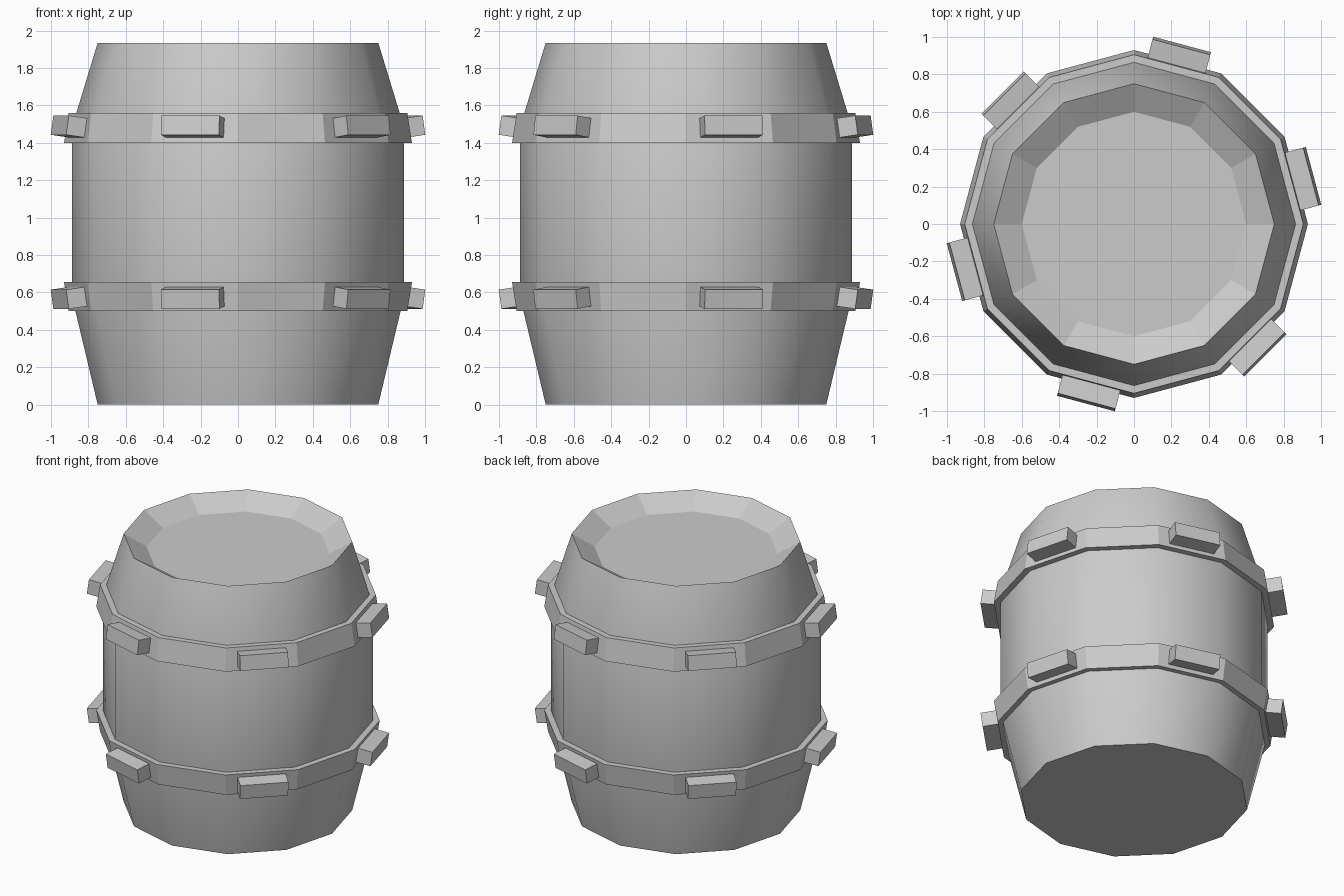
import bpy, bmesh
from math import radians, cos, sin, tau
from mathutils import Matrix

if "Cube" in bpy.data.objects:
    bpy.data.objects.remove(bpy.data.objects["Cube"])

SIDES = 12


def finish(name, bm):
    bmesh.ops.recalc_face_normals(bm, faces=bm.faces)
    mesh = bpy.data.meshes.new(name)
    bm.to_mesh(mesh)
    bm.free()
    obj = bpy.data.objects.new(name, mesh)
    bpy.context.collection.objects.link(obj)
    return obj


def lathe(name, profile, ring=False, smooth_rows=0):
    """Turn (radius, z) points into a 12-sided solid, or a closed ring."""
    bm = bmesh.new()
    loops = [[bm.verts.new((r * cos(tau * i / SIDES), r * sin(tau * i / SIDES), z))
              for i in range(SIDES)] for r, z in profile]
    pairs = list(zip(loops, loops[1:]))
    if ring:
        pairs.append((loops[-1], loops[0]))
    else:
        bm.faces.new(loops[0])
        bm.faces.new(loops[-1])
    for row, (a, b) in enumerate(pairs):
        for i in range(SIDES):
            j = (i + 1) % SIDES
            f = bm.faces.new((a[i], a[j], b[j], b[i]))
            f.smooth = row < smooth_rows
    # keep the rims crisp
    bm.normal_update()
    for e in bm.edges:
        if len(e.link_faces) == 2 and e.calc_face_angle() > radians(31):
            e.smooth = False
    return finish(name, bm)


def studs(name, z, tilt):
    """Six blocks on every second face of a hoop."""
    bm = bmesh.new()
    for k in range(6):
        m = (Matrix.Rotation(radians(15 + 60 * k), 4, 'Z')
             @ Matrix.Translation((0.934, 0, z))
             @ Matrix.Rotation(radians(tilt), 4, 'Y')
             @ Matrix.Diagonal((0.106, 0.32, 0.104, 1)))
        bmesh.ops.create_cube(bm, size=1, matrix=m)
    return finish(name, bm)


# barrel body with a recessed lid
lathe("barrel_body", [(0.75, 0), (0.887, 0.575), (0.887, 1.485), (0.75, 1.935),
                      (0.6, 1.845)], smooth_rows=3)

# hoops, tapering away from the middle
lathe("lower_hoop", [(0.84, 0.5), (0.905, 0.5), (0.93, 0.655), (0.84, 0.655)], ring=True)
lathe("upper_hoop", [(0.84, 1.4), (0.93, 1.4), (0.905, 1.56), (0.84, 1.56)], ring=True)

# blocks on the hoops, tilted with the taper
studs("lower_studs", 0.571, 8)
studs("upper_studs", 1.487, -8)
